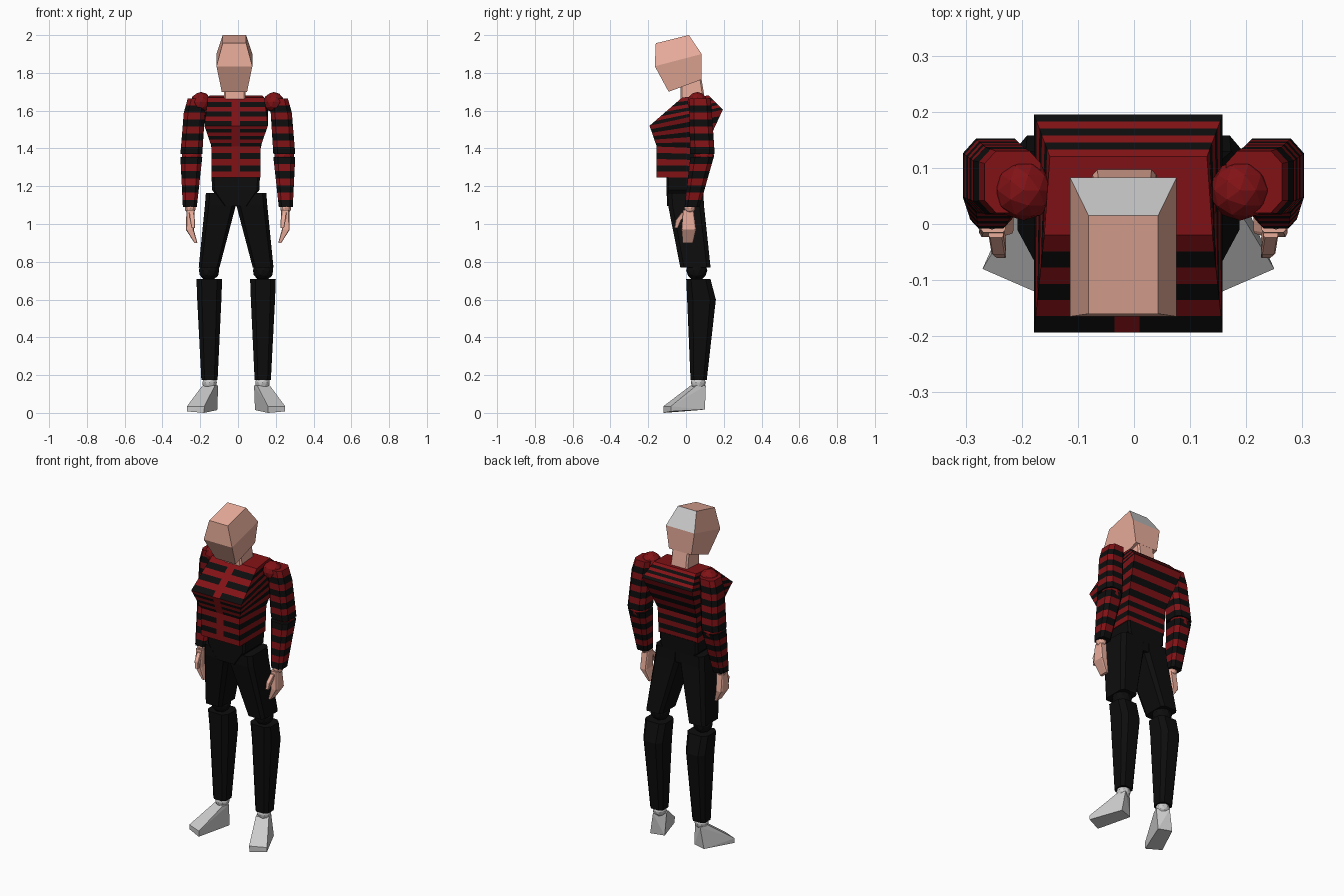
import bpy, bmesh, math
from mathutils import Vector

if "Cube" in bpy.data.objects:
    bpy.data.objects.remove(bpy.data.objects["Cube"])


def material(name, rgb):
    m = bpy.data.materials.new(name)
    m.diffuse_color = (*rgb, 1)
    m.use_nodes = True
    m.node_tree.nodes["Principled BSDF"].inputs["Base Color"].default_value = m.diffuse_color
    return m


RED = material("red_cloth", (0.22, 0.006, 0.008))
BLACK = material("black_cloth", (0.004, 0.004, 0.004))
SKIN = material("skin", (0.82, 0.42, 0.33))
GREY = material("plain_grey", (0.8, 0.8, 0.8))


def finish(name, bm, mats):
    bmesh.ops.recalc_face_normals(bm, faces=bm.faces)
    me = bpy.data.meshes.new(name)
    bm.to_mesh(me)
    bm.free()
    for m in mats:
        me.materials.append(m)
    ob = bpy.data.objects.new(name, me)
    bpy.context.collection.objects.link(ob)
    return ob


def loft(name, rings, mats, red_column=None):
    """Skin a stack of point rings; bands alternate between the materials."""
    bm = bmesh.new()
    vs = [[bm.verts.new(p) for p in r] for r in rings]
    n = len(rings[0])
    for i in range(len(vs) - 1):
        for j in range(n):
            k = (j + 1) % n
            f = bm.faces.new((vs[i][j], vs[i][k], vs[i + 1][k], vs[i + 1][j]))
            f.material_index = 0 if j == red_column else i % len(mats)
    bm.faces.new(vs[0])
    bm.faces.new(vs[-1]).material_index = (len(vs) - 2) % len(mats)
    return finish(name, bm, mats)


def hull(name, pts, mat=None):
    bm = bmesh.new()
    for p in pts:
        bm.verts.new(p)
    bmesh.ops.convex_hull(bm, input=bm.verts)
    bmesh.ops.dissolve_limit(bm, angle_limit=0.02, verts=bm.verts, edges=bm.edges)
    return finish(name, bm, [mat] if mat else [])


def ball(name, c, r, mat=None):
    bm = bmesh.new()
    bmesh.ops.create_icosphere(bm, subdivisions=2, radius=r)
    bmesh.ops.translate(bm, verts=bm.verts, vec=c)
    return finish(name, bm, [mat] if mat else [])


def section(cx, cy, z, hx, hy, cut=0.4):
    """Rectangle with chamfered corners."""
    a, b = hx * (1 - cut), hy * (1 - cut)
    return [Vector((cx + x, cy + y, z)) for x, y in
            ((a, -hy), (hx, -b), (hx, b), (a, hy), (-a, hy), (-hx, b), (-hx, -b), (-a, -hy))]


def subdivide(a, b, n):
    return [[p.lerp(q, i / n) for p, q in zip(a, b)] for i in range(n + 1)]


# Head: side profile of (half width, y, z)
prof = [(.062, -.16, 1.957), (.062, .015, 2.0), (.095, .083, 1.90),
        (.075, .083, 1.765), (.067, -.092, 1.70), (.095, -.165, 1.835)]
bm = bmesh.new()
L = [bm.verts.new((-.019 - w, y, z)) for w, y, z in prof]
R = [bm.verts.new((-.019 + w, y, z)) for w, y, z in prof]
for i in range(6):
    k = (i + 1) % 6
    bm.faces.new((L[i], L[k], R[k], R[i])).material_index = 1 if i == 1 else 0
for s in (L, R):
    bm.faces.new((s[0], s[1], s[2], s[5]))
    bm.faces.new((s[5], s[2], s[3], s[4]))
finish("head", bm, [SKIN, GREY])

# Neck
loft("neck", [section(-.017, .035, 1.66, .057, .065, .15),
              section(-.017, .025, 1.78, .055, .055, .15)], [SKIN])


# Torso sections: tilted slices with a centre front strip
def torso_ring(wf, yf, zf, wb, yb, zb, c=-.01):
    return [Vector(p) for p in ((c - wf, yf, zf), (-.035, yf, zf), (.01, yf, zf),
                                (c + wf, yf, zf), (c + wb, yb, zb), (c - wb, yb, zb))]


top = torso_ring(.15, -.02, 1.67, .14, .12, 1.68)
peak = torso_ring(.168, -.193, 1.52, .168, .195, 1.605)
low = torso_ring(.13, -.155, 1.41, .13, .10, 1.40)
loft("chest", subdivide(top, peak, 6) + subdivide(peak, low, 6)[1:], [RED, BLACK], 1)
waist = torso_ring(.13, -.155, 1.245, .13, .09, 1.245)
loft("abdomen", subdivide(low, waist, 5), [RED, BLACK], 1)

# Hips
loft("hips", [section(-.012, -.005, 1.25, .128, .098, .1),
              section(-.012, -.005, 1.18, .125, .098, .1),
              section(-.012, -.005, 1.095, .06, .095, .1)], [BLACK])

for side, s in (("left", -1), ("right", 1)):
    def arm_sec(x, y, z, hx, hy, cut=.4):
        return section(s * x - .001, y, z, hx, hy, cut)

    def leg_sec(x, y, z, hx, hy, cut=.4):
        return section(s * x - .01, y, z, hx, hy, cut)

    # Arm
    ball(side + "_shoulder", (s * .193 - .004, .06, 1.645), .054, RED)
    a = arm_sec(.215, .075, 1.665, .05, .055)
    b = arm_sec(.23, .077, 1.59, .056, .06)
    c = arm_sec(.246, .087, 1.37, .058, .065)
    loft(side + "_upper_arm", subdivide(a, b, 2) + subdivide(b, c, 6)[1:], [RED, BLACK])
    ball(side + "_elbow", (s * .245, .095, 1.36), .055, RED)
    loft(side + "_forearm", subdivide(arm_sec(.246, .085, 1.355, .058, .062),
                                      arm_sec(.254, .032, 1.09, .037, .04), 7), [BLACK, RED])

    # Hand and thumb
    ball(side + "_wrist", (s * .253, .02, 1.085), .03, SKIN)
    loft(side + "_hand", [arm_sec(.25, .012, 1.075, .022, .027, .2),
                          arm_sec(.254, .015, .97, .021, .038, .2),
                          arm_sec(.222, .01, .90, .008, .027, .2)], [SKIN])
    loft(side + "_thumb", [arm_sec(.245, -.008, 1.06, .013, .016, .2),
                           arm_sec(.24, -.04, 1.02, .013, .015, .2),
                           arm_sec(.236, -.052, .98, .009, .009, .2)], [SKIN])

    # Leg
    loft(side + "_thigh", [leg_sec(.078, -.003, 1.165, .082, .095, .25),
                           leg_sec(.083, .0, 1.10, .082, .095, .25),
                           leg_sec(.143, .05, .77, .055, .08, .25)], [BLACK])
    ball(side + "_knee", (s * .143 - .01, .057, .755), .056, BLACK)
    loft(side + "_shin", [leg_sec(.142, .065, .71, .068, .064),
                          leg_sec(.142, .082, .60, .064, .076),
                          leg_sec(.141, .067, .175, .043, .043)], [BLACK])

    # Foot, turned outward
    ball(side + "_ankle", (s * .14 - .01, .065, .16), .04)
    foot = [(.178, .055, .145), (.158, .105, .145), (.095, .065, .145), (.112, .025, .145),
            (.260, -.08, .035), (.168, -.12, .035), (.260, -.08, .008), (.170, -.118, 0),
            (.180, .10, .018), (.100, .075, .015)]
    hull(side + "_foot", [(s * x - .01, y, z) for x, y, z in foot])
